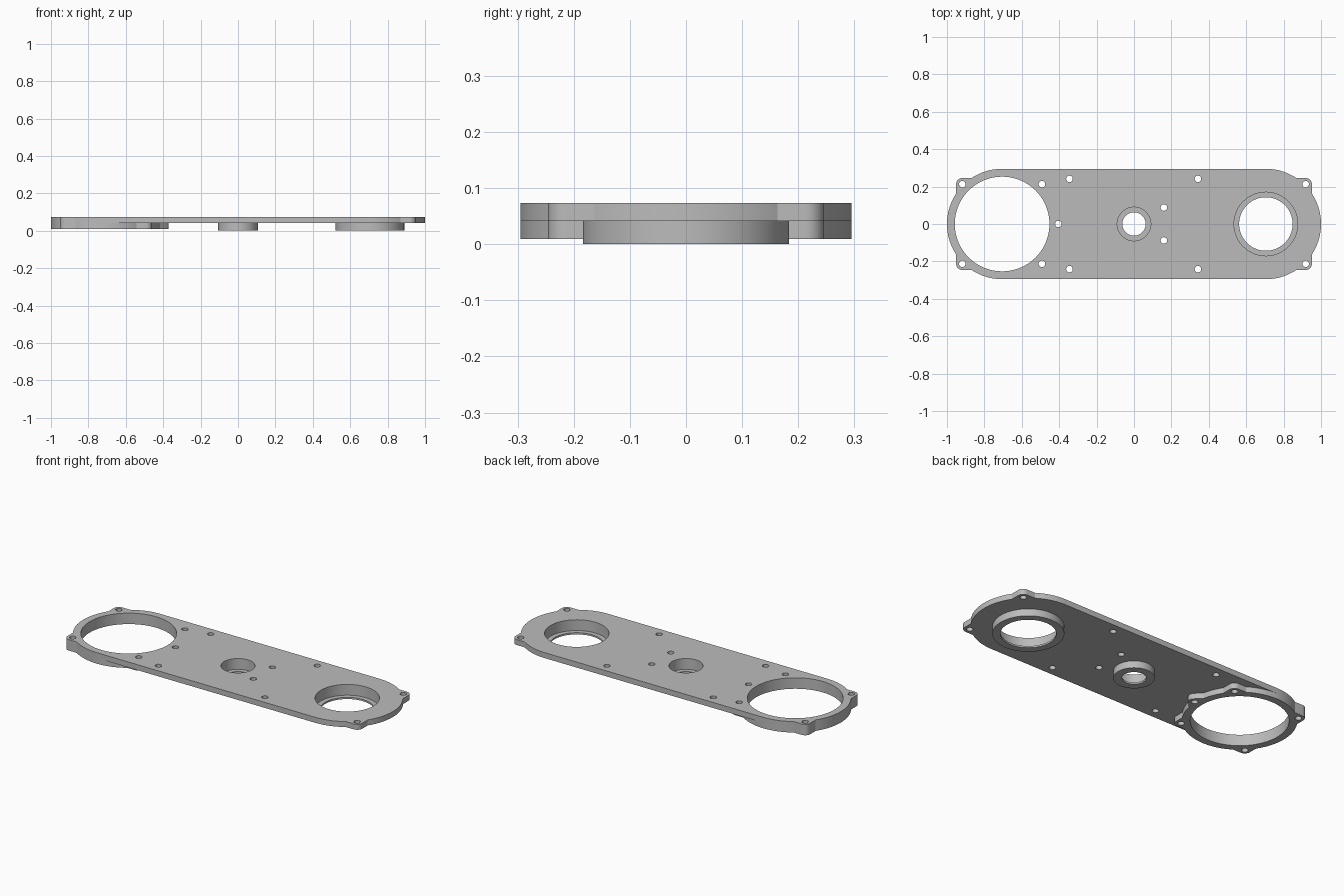
import bpy, bmesh
from math import cos, sin, radians, pi

cube = bpy.data.objects.get("Cube")
if cube:
    bpy.data.objects.remove(cube)

CX, R = 0.705, 0.295            # end centres and end radius
LUG_R, LUG_D = 0.033, 0.301     # screw lug radius and distance from end centre
LUG_SPAN = 11.5                 # half angle where a lug leaves the rim
BASE, MID, TOP = 0.009, 0.041, 0.073
BORE, SCREW = 0.253, 0.0175

metal = bpy.data.materials.new("plain grey metal")
metal.use_nodes = True
GREY = (0.5, 0.5, 0.5, 1)
metal.diffuse_color = GREY
metal.node_tree.nodes["Principled BSDF"].inputs["Base Color"].default_value = GREY


def circle(x, y, r, n=24):
    return [(x + r * cos(2 * pi * i / n), y + r * sin(2 * pi * i / n)) for i in range(n)]


def rim(cx, start, end, lugs):
    """Arc around (cx, 0) in degrees, swelling into a rounded lug at each lug angle."""
    pts, a = [], start

    def arc(a0, a1):
        n = max(2, round((a1 - a0) / 3))
        for i in range(n + 1):
            t = radians(a0 + (a1 - a0) * i / n)
            pts.append((cx + R * cos(t), R * sin(t)))

    for lug in lugs:
        arc(a, lug - LUG_SPAN)
        t = radians(lug)
        for k in range(-45, 46, 9):
            u = radians(lug + k)
            pts.append((cx + LUG_D * cos(t) + LUG_R * cos(u),
                        LUG_D * sin(t) + LUG_R * sin(u)))
        a = lug + LUG_SPAN
    arc(a, end)
    return pts


def finish(ob):
    """Weld, orient and shade a part."""
    bm = bmesh.new()
    bm.from_mesh(ob.data)
    bmesh.ops.remove_doubles(bm, verts=bm.verts, dist=1e-5)
    bmesh.ops.recalc_face_normals(bm, faces=bm.faces)
    bm.to_mesh(ob.data)
    bm.free()
    ob.data.materials.clear()
    ob.data.materials.append(metal)
    bpy.ops.object.select_all(action='DESELECT')
    ob.select_set(True)
    bpy.context.view_layer.objects.active = ob
    bpy.ops.object.shade_smooth_by_angle(angle=radians(30))


def slab(name, loops, z0, z1):
    """Flat plate from an outline followed by hole loops."""
    cu = bpy.data.curves.new(name, 'CURVE')
    cu.dimensions, cu.fill_mode = '2D', 'BOTH'
    cu.extrude = (z1 - z0) / 2
    for loop in loops:
        sp = cu.splines.new('POLY')
        sp.points.add(len(loop) - 1)
        for p, (x, y) in zip(sp.points, loop):
            p.co = (x, y, 0, 1)
        sp.use_cyclic_u = True
    ob = bpy.data.objects.new(name, cu)
    bpy.context.collection.objects.link(ob)
    ob.location.z = (z0 + z1) / 2
    bpy.ops.object.select_all(action='DESELECT')
    ob.select_set(True)
    bpy.context.view_layer.objects.active = ob
    bpy.ops.object.convert(target='MESH')
    finish(bpy.context.view_layer.objects.active)


def boss(name, cx, outer, bore, hole, floor=0.01, n=72):
    """Stepped bearing cup turned from a closed profile."""
    prof = [(outer, MID), (outer, 0), (hole, 0), (hole, floor), (bore, floor), (bore, MID)]
    bm = bmesh.new()
    rings = [[bm.verts.new((x, y, z)) for x, y in circle(0, 0, r, n)] for r, z in prof]
    for a, b in zip(rings, rings[1:] + rings[:1]):
        for i in range(n):
            j = (i + 1) % n
            bm.faces.new((a[i], a[j], b[j], b[i]))
    me = bpy.data.meshes.new(name)
    bm.to_mesh(me)
    bm.free()
    ob = bpy.data.objects.new(name, me)
    ob.location.x = cx
    bpy.context.collection.objects.link(ob)
    finish(ob)


# Screw holes
d = LUG_D * cos(pi / 4)
ring_screws = [(-CX - d, d), (-CX - d, -d), (-CX + d, d), (-CX + d, -d), (-CX + LUG_D, 0)]
plate_screws = ring_screws + [(x, s * y) for s in (-1, 1) for x, y in
                              ((CX + d, d), (-0.345, 0.241), (0.342, 0.241), (0.16, 0.088))]

# Main plate
outline = rim(-CX, 90, 270, [135, 225]) + rim(CX, -90, 90, [-45, 45])
slab("main_plate",
     [outline, circle(-CX, 0, BORE, 96), circle(0, 0, 0.09, 72), circle(CX, 0, 0.17, 72)]
     + [circle(x, y, SCREW) for x, y in plate_screws], MID, TOP)

# Thick ring under the large opening
ring = rim(-CX, -90, 270, [-45, 0, 45, 135, 225])[:-1]
slab("lower_ring", [ring, circle(-CX, 0, BORE, 96)]
     + [circle(x, y, SCREW) for x, y in ring_screws], BASE, MID)

# Bearing cups
boss("center_bearing_cup", 0, 0.106, 0.09, 0.062)
boss("end_bearing_cup", CX, 0.184, 0.17, 0.143)
